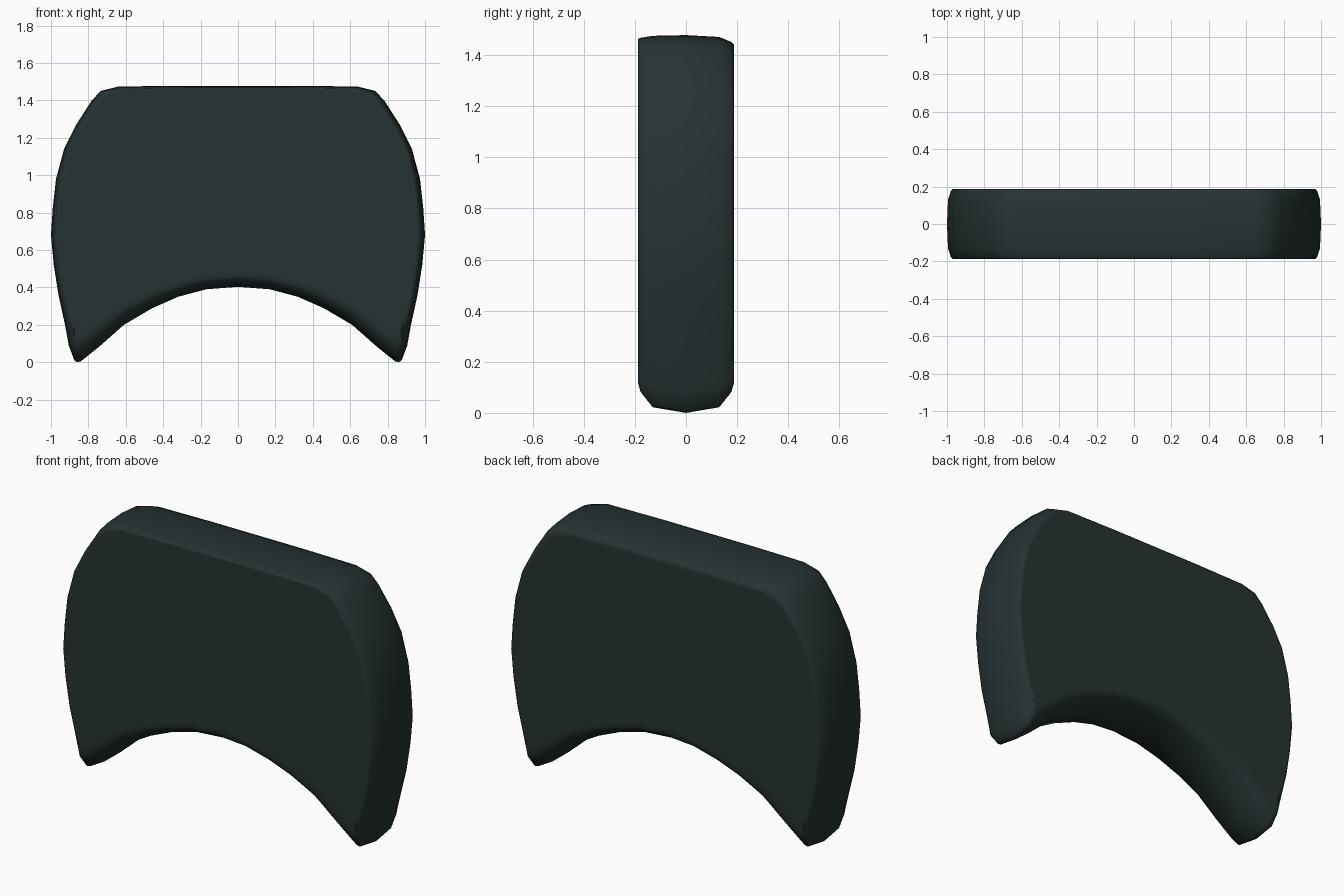
import bpy, bmesh

if "Cube" in bpy.data.objects:
    bpy.data.objects.remove(bpy.data.objects["Cube"])

# Right half of the outline (x, z), from top centre round to arch centre
HALF = [(0, 1.478), (0.3, 1.478), (0.64, 1.474), (0.735, 1.45), (0.785, 1.395),
        (0.865, 1.27), (0.93, 1.14), (0.973, 0.98), (0.99, 0.83), (1.0, 0.68),
        (0.985, 0.52), (0.96, 0.36), (0.925, 0.2), (0.905, 0.09), (0.875, 0.01),
        (0.86, 0.0), (0.84, 0.005), (0.74, 0.085), (0.61, 0.2), (0.46, 0.288), (0.32, 0.35),
        (0.17, 0.39), (0, 0.403)]
TIP, SIDE_END = 15, 13


def pulled(i, t, top):
    """Outline point i pulled inward by t for the rounded rim."""
    x, z = HALF[i]
    if i > SIDE_END:                      # arch and leg tips
        return x, z + t * (0.055 + 0.055 * max(0, (x - 0.3) / 0.56))
    k = max(0, min(1, (z - 1.2) / 0.25))  # blend from side to top
    low = max(0, min(1, (0.4 - z) / 0.4))
    return x - t * 0.028 * min(1, x / 0.7), z - t * top * k + t * 0.1 * low * low


def ring(bm, y, t, top):
    half = [pulled(i, t, top) for i in range(len(HALF))]
    loop = half + [(-x, z) for x, z in half[-2:0:-1]]
    return [bm.verts.new((x, y, z)) for x, z in loop]


# Rounded panel lofted through the depth
bm = bmesh.new()
FRONT, BACK = 0.014, 0.036
steps = [(-0.187, 1.5, FRONT), (-0.187, 1.05, FRONT), (-0.178, 0.75, FRONT),
         (-0.13, 0.2, FRONT), (0, 0, 0), (0.13, 0.2, BACK),
         (0.178, 0.75, BACK), (0.187, 1.05, BACK), (0.187, 1.5, BACK)]
rings = [ring(bm, *s) for s in steps]
n = len(rings[0])
for a, b in zip(rings, rings[1:]):
    for i in range(n):
        j = (i + 1) % n
        bm.faces.new((a[i], a[j], b[j], b[i]))
bm.faces.new(rings[0])
bm.faces.new(rings[-1])
bmesh.ops.recalc_face_normals(bm, faces=bm.faces)
for f in bm.faces:
    f.smooth = True

mesh = bpy.data.meshes.new("arched_panel")
bm.to_mesh(mesh)
bm.free()
mat = bpy.data.materials.new("dark slate green")
mat.diffuse_color = (0.0194, 0.0319, 0.0319, 1)
mat.use_nodes = True
mat.node_tree.nodes["Principled BSDF"].inputs["Base Color"].default_value = mat.diffuse_color
mesh.materials.append(mat)
panel = bpy.data.objects.new("arched_panel", mesh)
bpy.context.collection.objects.link(panel)
